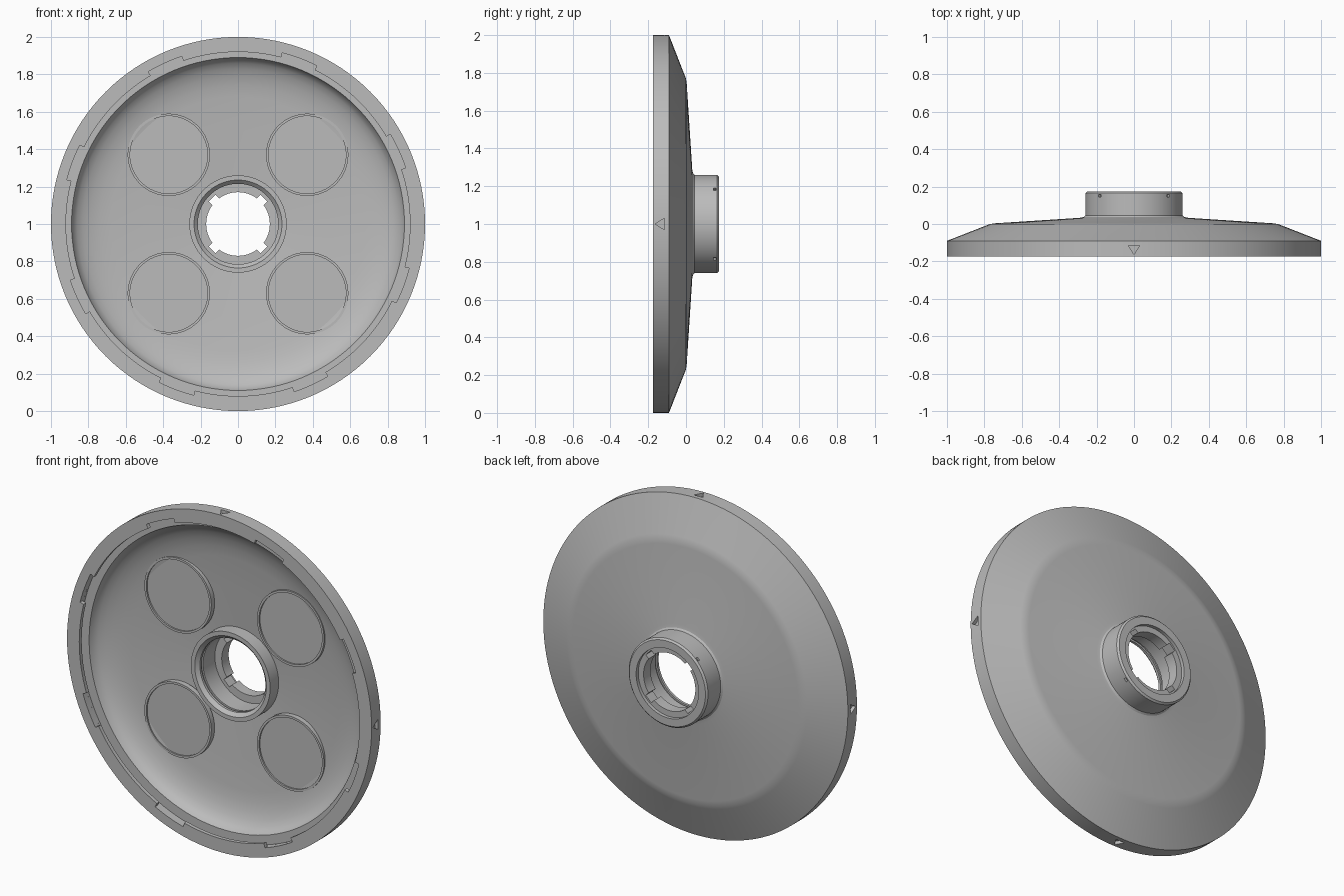
import bpy, bmesh, math
from mathutils import Matrix, Vector

if "Cube" in bpy.data.objects:
    bpy.data.objects.remove(bpy.data.objects["Cube"])

SEGMENTS = 128
HUB_CENTRE = Vector((0, 0, 1))

grey = bpy.data.materials.new("plain grey")
grey.use_nodes = True
grey.diffuse_color = (0.5, 0.5, 0.5, 1)
grey.node_tree.nodes["Principled BSDF"].inputs["Base Color"].default_value = (0.5, 0.5, 0.5, 1)


def finish(name, bm, centre=HUB_CENTRE):
    bmesh.ops.remove_doubles(bm, verts=bm.verts, dist=1e-5)
    bmesh.ops.recalc_face_normals(bm, faces=bm.faces)
    mesh = bpy.data.meshes.new(name)
    bm.to_mesh(mesh)
    bm.free()
    mesh.materials.append(grey)
    obj = bpy.data.objects.new(name, mesh)
    obj.location = centre
    bpy.context.collection.objects.link(obj)
    return obj


def lathe(name, profile, centre=HUB_CENTRE, steps=SEGMENTS):
    """Turn a closed (radius, y) profile around the y axis."""
    bm = bmesh.new()
    verts = [bm.verts.new((r, y, 0)) for r, y in profile]
    edges = [bm.edges.new((a, b)) for a, b in zip(verts, verts[1:] + verts[:1])]
    bmesh.ops.spin(bm, geom=verts + edges, cent=(0, 0, 0), axis=(0, 1, 0),
                   angle=math.tau, steps=steps, use_merge=True)
    return finish(name, bm, centre)


def add_prism(bm, outline, offset, angle):
    """Extrude an outline by offset, then turn it about the y axis."""
    base = [bm.verts.new(p) for p in outline]
    top = [bm.verts.new(Vector(p) + Vector(offset)) for p in outline]
    n = len(base)
    bm.faces.new(base)
    bm.faces.new(top[::-1])
    for i in range(n):
        j = (i + 1) % n
        bm.faces.new((base[i], top[i], top[j], base[j]))
    turn = Matrix.Rotation(-math.radians(angle), 4, 'Y')
    bmesh.ops.transform(bm, matrix=turn, verts=base + top)


def add_block(bm, r0, r1, y0, y1, width, angle):
    w = width / 2
    outline = [(r0, y0, -w), (r1, y0, -w), (r1, y0, w), (r0, y0, w)]
    add_prism(bm, outline, (0, y1 - y0, 0), angle)


def cut(target, cutter):
    cutter.hide_render = True
    cutter.hide_viewport = False
    mod = target.modifiers.new("cut", 'BOOLEAN')
    mod.operation = 'DIFFERENCE'
    mod.solver = 'EXACT'
    mod.object = cutter
    bpy.context.view_layer.objects.active = target
    bpy.ops.object.modifier_apply(modifier=mod.name)
    bpy.data.objects.remove(cutter)


def smooth(obj):
    bpy.ops.object.select_all(action='DESELECT')
    obj.select_set(True)
    bpy.context.view_layer.objects.active = obj
    bpy.ops.object.shade_smooth_by_angle(angle=math.radians(28))


# Domed cover with its rim, bayonet groove and hollow hub
rim = [(0.92, -0.175), (1.0, -0.175), (1.0, -0.09)]
back = [(0.79, -0.008), (0.77, 0.0), (0.74, 0.004), (0.29, 0.033), (0.27, 0.037), (0.26, 0.046)]
hub_end = [(0.26, 0.165), (0.25, 0.175), (0.205, 0.175), (0.205, 0.155), (0.17, 0.155)]
bore = [(0.17, 0.09), (0.215, 0.09), (0.215, -0.02), (0.225, -0.02),
        (0.225, -0.035), (0.215, -0.035), (0.215, -0.05), (0.235, -0.07)]
dish = [(0.26, -0.07), (0.26, 0.01), (0.5, -0.008), (0.68, -0.023), (0.74, -0.031),
        (0.79, -0.044), (0.83, -0.06), (0.86, -0.079), (0.88, -0.1), (0.89, -0.125)]
groove = [(0.945, -0.125), (0.945, -0.152), (0.92, -0.152)]
cover = lathe("domed_cover", rim + back + hub_end + bore + dish + groove)

# Eight entry notches through the rim lip
bm = bmesh.new()
for k in range(8):
    arc = [math.radians(-6 + 2 * i) for i in range(7)]
    outline = [(0.945 * math.cos(a), -0.2, 0.945 * math.sin(a)) for a in arc]
    outline += [(0.9 * math.cos(a), -0.2, 0.9 * math.sin(a)) for a in arc[::-1]]
    add_prism(bm, outline, (0, 0.06, 0), 24.5 + 45 * k)
cut(cover, finish("notch_cutter", bm))

# Four triangular marks in the rim edge
bm = bmesh.new()
for k in range(4):
    outline = [(0.98, -0.115, -0.03), (0.98, -0.115, 0.03), (0.98, -0.163, 0)]
    add_prism(bm, outline, (0.1, 0, 0), 90 * k)
cut(cover, finish("mark_cutter", bm))

# Diagonal keyways in the bore lip and small slots in the hub side
bm = bmesh.new()
for k in range(4):
    add_block(bm, 0.14, 0.195, 0.06, 0.165, 0.05, 45 + 90 * k)
    add_block(bm, 0.245, 0.3, 0.145, 0.158, 0.02, 45 + 90 * k)
cut(cover, finish("keyway_cutter", bm))
smooth(cover)

# Four round seats with a thin raised edge inside the dish
seat = [(0, -0.027), (0.207, -0.027), (0.207, -0.036), (0.22, -0.036), (0.22, -0.005), (0, -0.005)]
for side, x in (("left", 0.37), ("right", -0.37)):
    for level, z in (("upper", 1.37), ("lower", 0.63)):
        smooth(lathe(f"{level}_{side}_seat", seat, (x, 0, z), 64))
